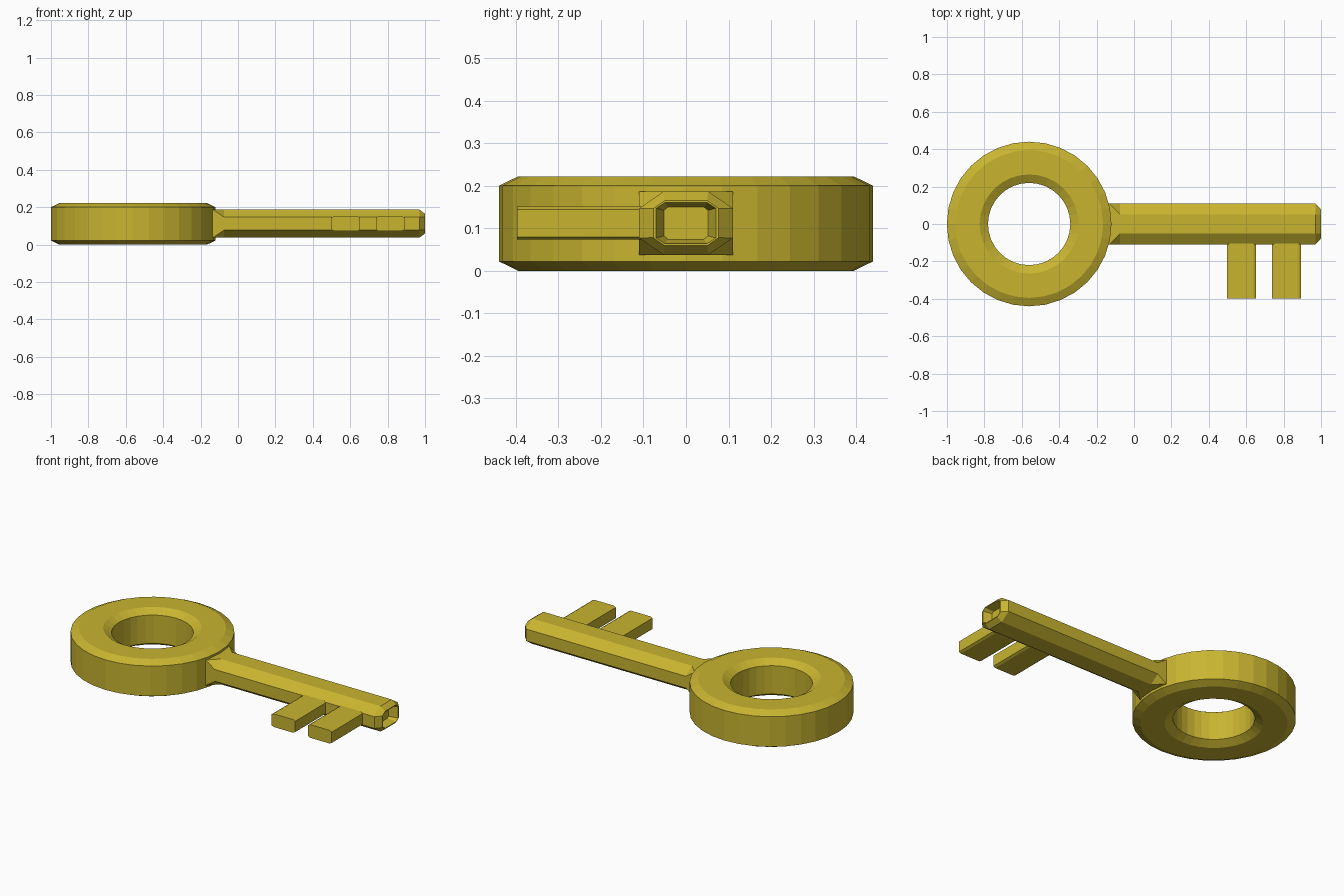
import bpy, bmesh
from math import cos, sin, pi

if "Cube" in bpy.data.objects:
    bpy.data.objects.remove(bpy.data.objects["Cube"])

gold = bpy.data.materials.new("gold")
gold.diffuse_color = (0.58, 0.46, 0.03, 1)
gold.use_nodes = True
gold.node_tree.nodes["Principled BSDF"].inputs["Base Color"].default_value = gold.diffuse_color
ZC = 0.112  # mid height of the key


def loft(name, rings, cap=True, closed=False):
    """Skin a list of equal-length vertex loops into one flat-shaded object."""
    bm = bmesh.new()
    loops = [[bm.verts.new(p) for p in ring] for ring in rings]
    n = len(loops[0])
    pairs = list(zip(loops, loops[1:]))
    if closed:
        pairs.append((loops[-1], loops[0]))
    for a, b in pairs:
        for i in range(n):
            j = (i + 1) % n
            bm.faces.new((a[i], a[j], b[j], b[i]))
    if cap and not closed:
        bm.faces.new(loops[0])
        bm.faces.new(loops[-1])
    bmesh.ops.remove_doubles(bm, verts=bm.verts, dist=0.0005)
    bmesh.ops.recalc_face_normals(bm, faces=bm.faces)
    mesh = bpy.data.meshes.new(name)
    bm.to_mesh(mesh)
    bm.free()
    mesh.materials.append(gold)
    ob = bpy.data.objects.new(name, mesh)
    bpy.context.collection.objects.link(ob)
    return ob


def octagon(hw, hh, cw, ch):
    """Rectangle with chamfered corners, centred on the origin."""
    return [(hw, -hh + ch), (hw, hh - ch), (hw - cw, hh), (-hw + cw, hh),
            (-hw, hh - ch), (-hw, -hh + ch), (-hw + cw, -hh), (hw - cw, -hh)]


# Ring handle: chamfered profile spun around its axis
profile = [(0.44, 0.022), (0.44, 0.2), (0.395, 0.222), (0.265, 0.222),
           (0.22, 0.195), (0.22, 0.027), (0.265, 0), (0.395, 0)]
SIDES = 32
loft("handle_ring",
     [[(-0.5605 + r * cos(2 * pi * k / SIDES), r * sin(2 * pi * k / SIDES), z)
       for k in range(SIDES)] for r, z in profile], closed=True)

# Shaft: square root turning into an octagon, with a recessed tip
sections = [  # x, half width, half height, chamfer width, chamfer height
    (-0.2, 0.11, 0.075, 0, 0),
    (-0.134, 0.11, 0.075, 0, 0),
    (-0.075, 0.11, 0.075, 0.058, 0.04),
    (0.97, 0.11, 0.075, 0.058, 0.04),
    (1.0, 0.077, 0.053, 0.027, 0.019),
    (1.0, 0.07, 0.048, 0.02, 0.013),
    (0.95, 0.052, 0.038, 0.01, 0.008)]
loft("shaft", [[(x, y, ZC + z) for y, z in octagon(hw, hh, cw, ch)]
               for x, hw, hh, cw, ch in sections])

# Two teeth
for i, x in enumerate((0.575, 0.815)):
    loft(f"tooth_{i + 1}",
         [[(x + u, y, ZC + z) for u, z in octagon(0.077, 0.039, 0.013, 0.007)]
          for y in (-0.397, -0.07)])

# Centre the key in depth
for ob in bpy.data.objects:
    ob.location.y = 0.0
